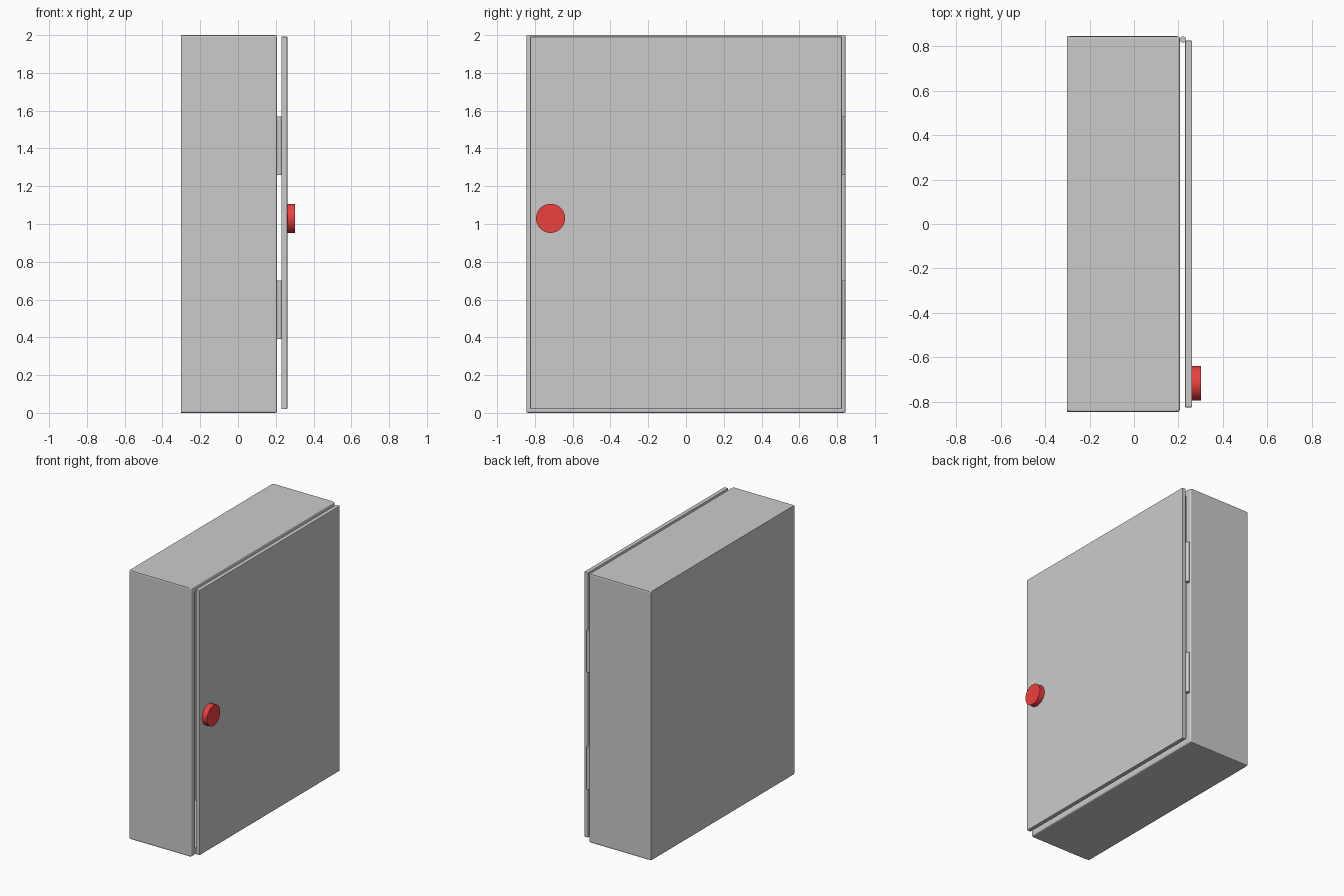
import bpy, bmesh
from math import radians
from mathutils import Vector

if "Cube" in bpy.data.objects:
    bpy.data.objects.remove(bpy.data.objects["Cube"])


def finish(name, bm):
    bmesh.ops.recalc_face_normals(bm, faces=bm.faces)
    me = bpy.data.meshes.new(name)
    bm.to_mesh(me)
    bm.free()
    ob = bpy.data.objects.new(name, me)
    bpy.context.collection.objects.link(ob)
    return ob


def box(bm, lo, hi):
    lo, hi = Vector(lo), Vector(hi)
    bmesh.ops.create_cube(bm, size=1)
    for v in bm.verts:
        v.co = Vector((lo[i] + (v.co[i] + 0.5) * (hi[i] - lo[i]) for i in range(3)))


def edges_not_at(bm, x):
    return [e for e in bm.edges if not all(abs(v.co.x - x) < 1e-5 for v in e.verts)]


def cylinder(name, centre, radius, length, axis):
    rot = (0, radians(90), 0) if axis == 'X' else (0, 0, 0)
    bpy.ops.mesh.primitive_cylinder_add(vertices=48, radius=radius, depth=length,
                                        location=centre, rotation=rot)
    ob = bpy.context.object
    ob.name = name
    bpy.ops.object.shade_smooth_by_angle(angle=radians(30))
    return ob


# Cabinet body: sharp back edges, softened front and side edges
WALL, FLANGE = 0.015, 0.05
bm = bmesh.new()
box(bm, (-0.302, -0.845, 0), (0.207, 0.845, 2))
bmesh.ops.bevel(bm, geom=edges_not_at(bm, -0.302), offset=0.01, segments=3,
                profile=0.5, affect='EDGES')

# Front opening with an inward flange, then the hollow interior
front = max((f for f in bm.faces if f.normal.x > 0.99), key=lambda f: f.calc_area())
bmesh.ops.inset_region(bm, faces=[front], thickness=FLANGE)


def push(face, dx, grow=0.0):
    new = bmesh.ops.extrude_discrete_faces(bm, faces=[face])['faces'][0]
    c = new.calc_center_median()
    for v in new.verts:
        v.co.x += dx
        v.co.y += grow if v.co.y > c.y else -grow
        v.co.z += grow if v.co.z > c.z else -grow
    return new


front = push(front, -WALL)
front = push(front, 0, FLANGE - 0.006)
push(front, -0.48)
finish("cabinet_body", bm)

# Door panel with slightly softened edges
bm = bmesh.new()
box(bm, (0.23, -0.825, 0.02), (0.261, 0.825, 1.992))
bmesh.ops.bevel(bm, geom=bm.edges[:], offset=0.003, segments=2,
                profile=0.5, affect='EDGES')
finish("door", bm)

# Hinge barrels
for i, z in enumerate((0.545, 1.415)):
    cylinder(f"hinge_{i + 1}", (0.22, 0.83, z), 0.014, 0.31, 'Z')

# Red door knob
red = bpy.data.materials.new("red")
red.diffuse_color = (0.85, 0.05, 0.05, 1)
red.use_nodes = True
red.node_tree.nodes["Principled BSDF"].inputs["Base Color"].default_value = red.diffuse_color
knob = cylinder("knob", (0.28, -0.717, 1.03), 0.077, 0.042, 'X')
knob.data.materials.append(red)
